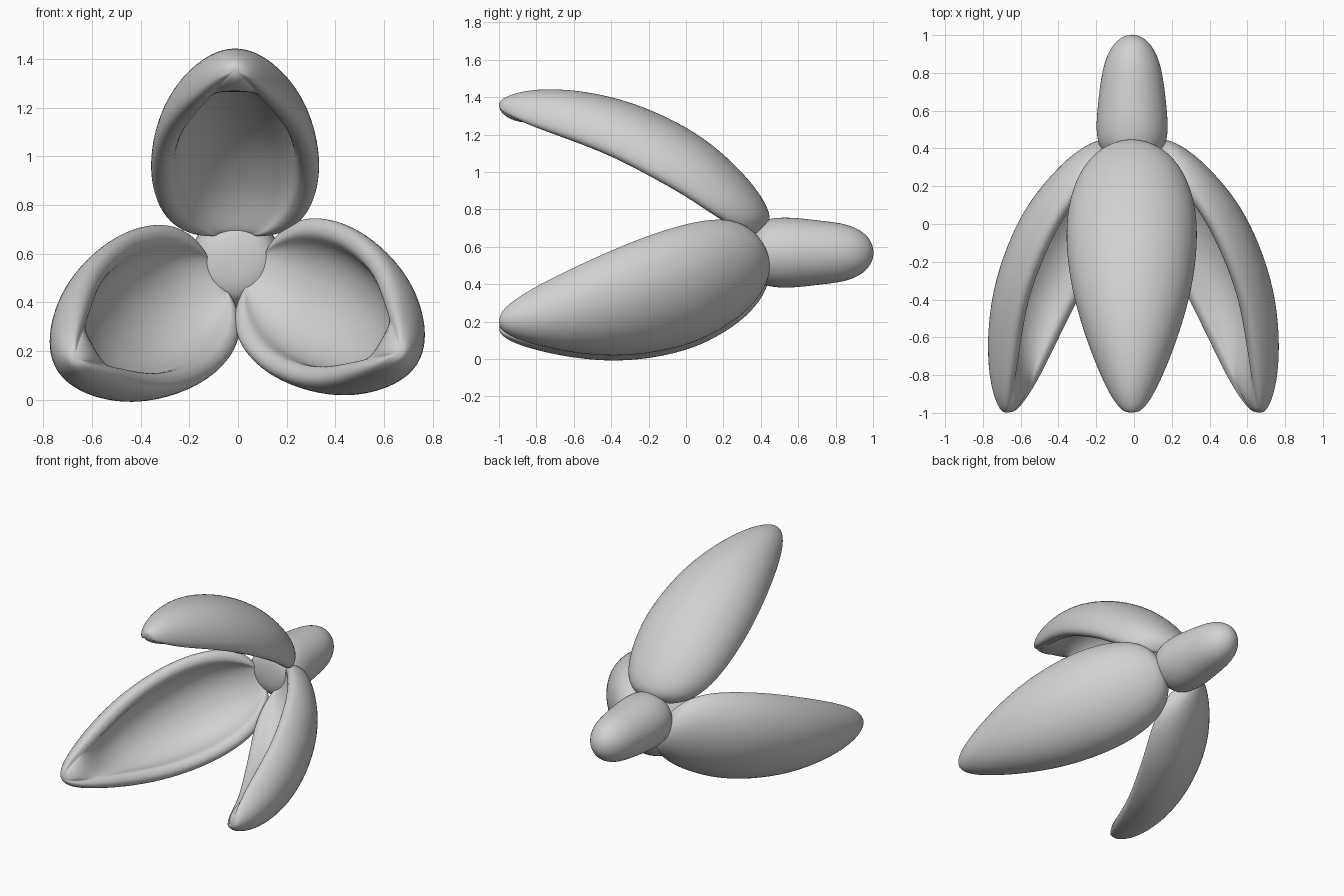
import bpy, bmesh, math

if "Cube" in bpy.data.objects:
    bpy.data.objects.remove(bpy.data.objects["Cube"], do_unlink=True)

grey = bpy.data.materials.new("light grey")
grey.use_nodes = True
grey.diffuse_color = (0.64, 0.64, 0.64, 1)
grey.node_tree.nodes["Principled BSDF"].inputs["Base Color"].default_value = (0.64, 0.64, 0.64, 1)


def loft(name, rings, start, end):
    """Skin closed rings, closing each end with a fan to a pole."""
    bm = bmesh.new()
    loops = [[bm.verts.new(p) for p in ring] for ring in rings]
    n = len(loops[0])
    for a, b in zip(loops, loops[1:]):
        for i in range(n):
            bm.faces.new((a[i], a[(i + 1) % n], b[(i + 1) % n], b[i]))
    for loop, pole in ((loops[0], start), (loops[-1], end)):
        v = bm.verts.new(pole)
        for i in range(n):
            bm.faces.new((loop[i], loop[(i + 1) % n], v))
    bmesh.ops.recalc_face_normals(bm, faces=bm.faces)
    for f in bm.faces:
        f.smooth = True
    mesh = bpy.data.meshes.new(name)
    bm.to_mesh(mesh)
    bm.free()
    mesh.materials.append(grey)
    return mesh


def place(name, mesh, location=(0, 0, 0), turn=0):
    ob = bpy.data.objects.new(name, mesh)
    ob.location = location
    ob.rotation_euler.y = math.radians(turn)
    bpy.context.collection.objects.link(ob)
    smooth = ob.modifiers.new("smooth", "SUBSURF")
    smooth.levels = smooth.render_levels = 2


# Petal stations: outer ridge (y, z), rim (y, z), half width, hollow depth (share)
AXIS = 0.57
stations = [
    (-0.995, 1.385, -0.99, 1.325, 0.052, -0.22),
    (-0.93, 1.42, -0.92, 1.287, 0.107, -0.20),
    (-0.80, 1.447, -0.81, 1.236, 0.165, 0.06),
    (-0.60, 1.444, -0.62, 1.168, 0.243, 0.42),
    (-0.35, 1.398, -0.40, 1.082, 0.312, 0.59),
    (-0.10, 1.300, -0.20, 0.977, 0.347, 0.65),
    (0.10, 1.185, -0.02, 0.877, 0.352, 0.66),
    (0.25, 1.055, 0.10, 0.797, 0.332, 0.63),
    (0.37, 0.925, 0.20, 0.732, 0.295, 0.55),
    (0.441, 0.81, 0.29, 0.685, 0.232, 0.36),
    (0.453, 0.745, 0.365, 0.665, 0.138, 0.05),
]


def petal_ring(oy, oz, ry, rz, w, hollow):
    t = min(0.095, w * 0.4)          # wall thickness at the rim
    flat = [(w * math.cos(a), 0.15 + 0.85 * math.sin(a))
            for a in (math.pi * i / 12 for i in range(13))]
    flat += [(-(w - t * 0.15), 0.04), (-(w - t * 0.5), 0.0)]
    flat += [(-(w - t) * math.cos(a), 0.05 + hollow * math.sin(a))
             for a in (math.pi * i / 10 for i in range(11))]
    flat += [(w - t * 0.5, 0.0), (w - t * 0.15, 0.04)]
    return [(x, ry + d * (oy - ry), rz + d * (oz - rz) - AXIS) for x, d in flat]


petal = loft("petal", [petal_ring(*s) for s in stations],
             (0, -1.0, 1.355 - AXIS), (0, 0.425, 0.69 - AXIS))

# Three petals spread evenly around the stem axis
place("top_petal", petal, (-0.012, 0, AXIS), 0)
place("left_petal", petal, (-0.016, 0, 0.59), 120)
place("right_petal", petal, (0.010, 0, 0.563), -120)

# Stem: y, half width, half height
stem_sizes = [
    (0.350, 0.07, 0.07),
    (0.365, 0.14, 0.14),
    (0.41, 0.182, 0.180),
    (0.50, 0.196, 0.194),
    (0.60, 0.189, 0.190),
    (0.72, 0.176, 0.175),
    (0.84, 0.156, 0.161),
    (0.92, 0.124, 0.132),
    (0.975, 0.080, 0.088),
    (0.999, 0.033, 0.038),
]
STEM_X, STEM_Z = -0.01, 0.569
stem = loft("stem", [[(STEM_X + rx * math.cos(a), y, STEM_Z + rz * math.sin(a))
                      for a in (math.tau * i / 16 for i in range(16))]
                     for y, rx, rz in stem_sizes],
            (STEM_X, 0.346, STEM_Z), (STEM_X, 1.003, STEM_Z))
place("stem", stem)
